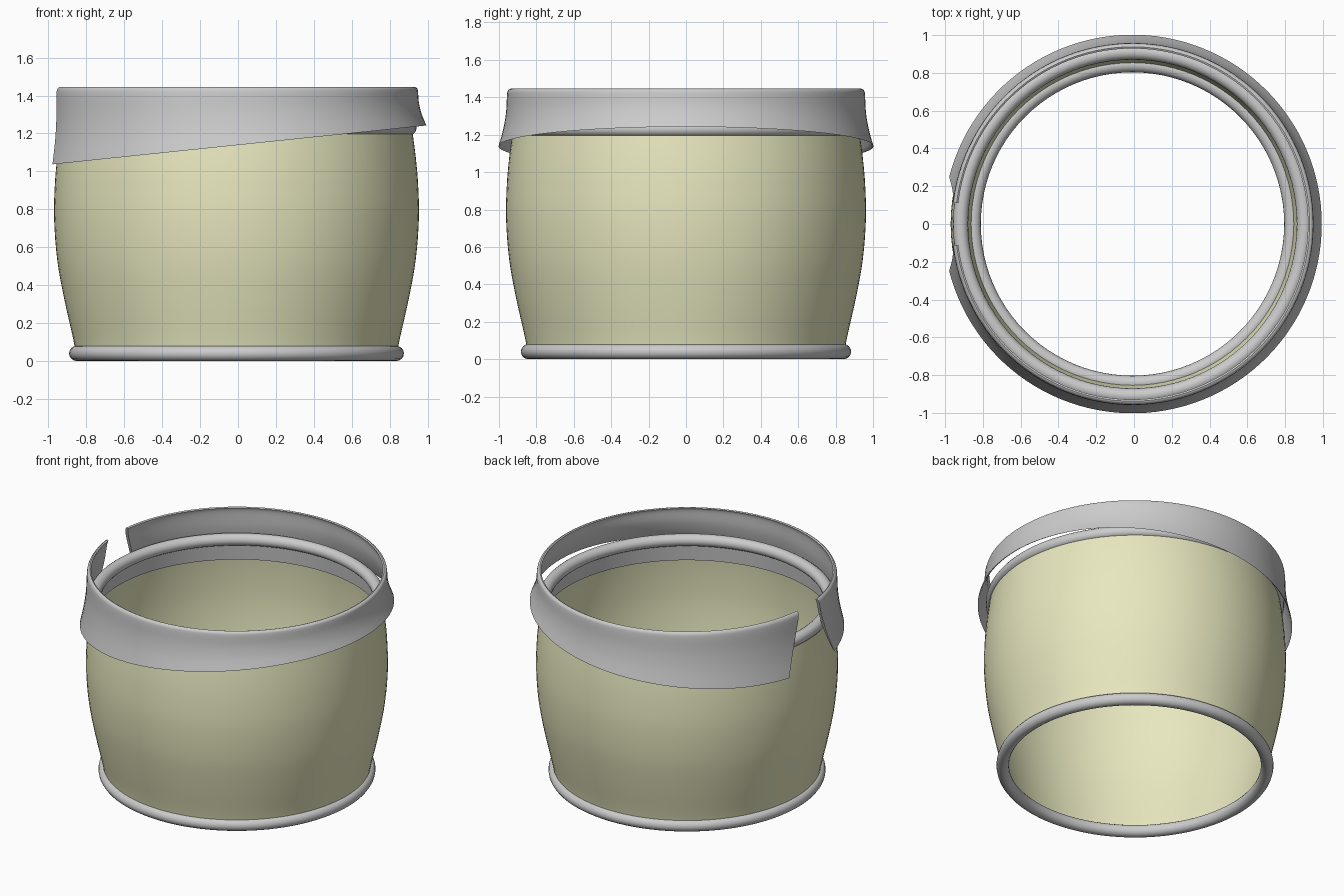
import bpy, bmesh
from math import sin, cos, pi, asin

if "Cube" in bpy.data.objects:
    bpy.data.objects.remove(bpy.data.objects["Cube"])

CX = -0.008   # axis offset: the slit collar shifts the centre slightly


def finish(name, bm, color=None):
    bmesh.ops.recalc_face_normals(bm, faces=bm.faces)
    me = bpy.data.meshes.new(name)
    bm.to_mesh(me)
    bm.free()
    ob = bpy.data.objects.new(name, me)
    bpy.context.collection.objects.link(ob)
    ob.location.x = CX
    if color:
        mat = bpy.data.materials.new(name + "_material")
        mat.diffuse_color = color
        mat.use_nodes = True
        mat.node_tree.nodes["Principled BSDF"].inputs["Base Color"].default_value = mat.diffuse_color
        me.materials.append(mat)
    bpy.ops.object.select_all(action='DESELECT')
    ob.select_set(True)
    bpy.context.view_layer.objects.active = ob
    bpy.ops.object.shade_smooth_by_angle()
    return ob


def bridge(bm, rows, wrap):
    n = len(rows[0])
    for a, b in zip(rows, rows[1:]):
        for i in range(n if wrap else n - 1):
            j = (i + 1) % n
            bm.faces.new((a[i], a[j], b[j], b[i]))


def revolve(name, profile, closed=False, color=None, n=96):
    bm = bmesh.new()
    rows = [[bm.verts.new((r * cos(2 * pi * i / n), r * sin(2 * pi * i / n), z))
             for i in range(n)] for r, z in profile]
    if closed:
        rows.append(rows[0])
    bridge(bm, rows, True)
    return finish(name, bm, color)


def smooth(pts, steps=4):
    """Catmull-Rom through the profile points."""
    p = [pts[0]] + pts + [pts[-1]]
    out = []
    for k in range(1, len(p) - 2):
        for s in range(steps):
            t = s / steps
            out.append(tuple(0.5 * (2 * b + (c - a) * t + (2 * a - 5 * b + 4 * c - d) * t * t
                                    + (3 * b - a - 3 * c + d) * t ** 3)
                             for a, b, c, d in zip(p[k - 1], p[k], p[k + 1], p[k + 2])))
    return out + [pts[-1]]


def circle(r, z, m, k=16):
    return [(r + m * cos(2 * pi * i / k), z + m * sin(2 * pi * i / k)) for i in range(k)]


# Barrel-shaped shell
revolve("drum_shell", smooth([(0.848, 0.04), (0.862, 0.12), (0.907, 0.32), (0.945, 0.53),
                              (0.962, 0.75), (0.958, 0.93), (0.945, 1.08), (0.925, 1.23)]),
        color=(0.8, 0.8, 0.52, 1))

# Bottom and top hoops, and the liner under the top hoop
revolve("bottom_hoop", circle(0.843, 0.04, 0.04), closed=True)
revolve("top_hoop", circle(0.91, 1.23, 0.04), closed=True)
revolve("inner_liner", [(0.912, 1.22), (0.925, 1.08)])

# Slit, flared collar with a slanted lower edge: (height fraction, radius)
outer = smooth([(0.0, 0.938), (0.025, 0.95), (0.1, 0.957), (0.4, 0.962), (0.7, 0.977), (1.0, 1.002)])
inner = smooth([(0.97, 0.992), (0.7, 0.963), (0.4, 0.943), (0.1, 0.937), (0.015, 0.929)])
section = outer + inner
N = 112
bm = bmesh.new()
rows = []
for t, r in section:
    t = max(t, 0)
    a = asin((0.11 + 0.14 * t ** 1.3) / r)     # half angle of the slit at -x
    row = []
    for i in range(N + 1):
        ang = -pi + a + (2 * pi - 2 * a) * i / N
        x, y = r * cos(ang), r * sin(ang)
        bottom = 1.138 + 0.104 * x
        row.append(bm.verts.new((x, y, 1.446 + (bottom - 1.446) * t)))
    rows.append(row)
bridge(bm, rows + [rows[0]], False)
no, ni = len(outer), len(inner)
for e in (0, N):                               # close the slit ends
    bm.faces.new([row[e] for row in rows])
finish("slit_collar", bm)
